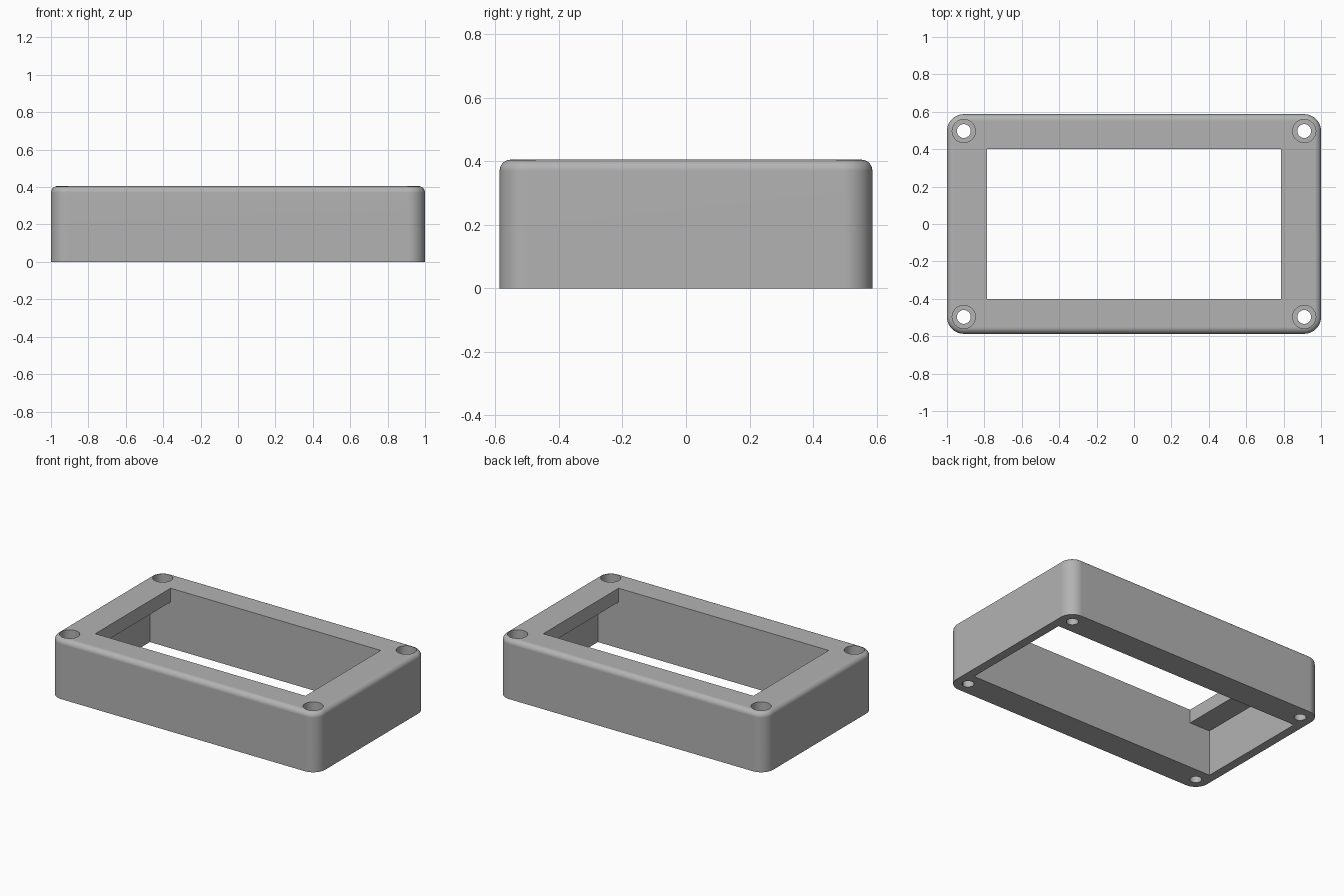
import bpy, bmesh
from math import sin, cos, pi

if "Cube" in bpy.data.objects:
    bpy.data.objects.remove(bpy.data.objects["Cube"])

HALF_X, HALF_Y, HEIGHT = 1.0, 0.587, 0.405
CORNER, FILLET = 0.09, 0.035
SCREW_X, SCREW_Y = HALF_X - CORNER, HALF_Y - CORNER
CEILING = 0.312

grey = bpy.data.materials.new("grey plastic")
grey.use_nodes = True
colour = (0.45, 0.45, 0.45, 1)
grey.diffuse_color = colour
grey.node_tree.nodes["Principled BSDF"].inputs["Base Color"].default_value = colour


def make_object(name, bm):
    bmesh.ops.recalc_face_normals(bm, faces=bm.faces)
    mesh = bpy.data.meshes.new(name)
    bm.to_mesh(mesh)
    bm.free()
    mesh.materials.append(grey)
    obj = bpy.data.objects.new(name, mesh)
    bpy.context.collection.objects.link(obj)
    return obj


def rounded_ring(bm, radius, z, steps=12):
    """Rounded rectangle whose corner arcs are centred on the screw holes."""
    ring = []
    for quarter, (sx, sy) in enumerate([(1, 1), (-1, 1), (-1, -1), (1, -1)]):
        for i in range(steps + 1):
            a = (quarter + i / steps) * pi / 2
            ring.append(bm.verts.new((sx * SCREW_X + radius * cos(a),
                                      sy * SCREW_Y + radius * sin(a), z)))
    return ring


def box_cutter(hx, hy, z0, z1):
    bm = bmesh.new()
    bmesh.ops.create_cube(bm, size=1)
    for v in bm.verts:
        v.co = (v.co.x * 2 * hx, v.co.y * 2 * hy, z1 if v.co.z > 0 else z0)
    return make_object("box_cutter", bm)


def hole_cutter(x, y, radius, z0, z1):
    bm = bmesh.new()
    bmesh.ops.create_cone(bm, cap_ends=True, segments=48, radius1=radius,
                          radius2=radius, depth=z1 - z0)
    bmesh.ops.translate(bm, verts=bm.verts, vec=(x, y, (z0 + z1) / 2))
    return make_object("hole_cutter", bm)


# Outer shell: straight rounded walls, then a fillet around the top
bm = bmesh.new()
rings = [rounded_ring(bm, CORNER, 0)]
for i in range(9):
    a = i / 8 * pi / 2
    rings.append(rounded_ring(bm, CORNER - FILLET * (1 - cos(a)),
                              HEIGHT - FILLET * (1 - sin(a))))
for low, high in zip(rings, rings[1:]):
    for i in range(len(low)):
        j = (i + 1) % len(low)
        bm.faces.new((low[i], low[j], high[j], high[i]))
bm.faces.new(rings[0])
bm.faces.new(rings[-1])
frame = make_object("bezel_frame", bm)

# Window opening, wider cavity beneath it, and counterbored screw holes
cutters = [box_cutter(0.785, 0.402, -0.1, 0.6),
           box_cutter(0.94, 0.402, -0.1, CEILING)]
for sx in (-1, 1):
    for sy in (-1, 1):
        x, y = sx * SCREW_X, sy * SCREW_Y
        cutters.append(hole_cutter(x, y, 0.037, -0.1, 0.6))
        cutters.append(hole_cutter(x, y, 0.062, 0.25, 0.6))

bpy.ops.object.select_all(action='DESELECT')
frame.select_set(True)
bpy.context.view_layer.objects.active = frame
for cutter in cutters:
    mod = frame.modifiers.new("cut", 'BOOLEAN')
    mod.operation = 'DIFFERENCE'
    mod.solver = 'EXACT'
    mod.object = cutter
    bpy.ops.object.modifier_apply(modifier=mod.name)
    bpy.data.objects.remove(cutter)

# Smooth the rounded areas while the flat faces stay flat
bpy.ops.object.shade_smooth_by_angle(angle=pi / 6)
weighted = frame.modifiers.new("flat_faces", 'WEIGHTED_NORMAL')
weighted.keep_sharp = True
